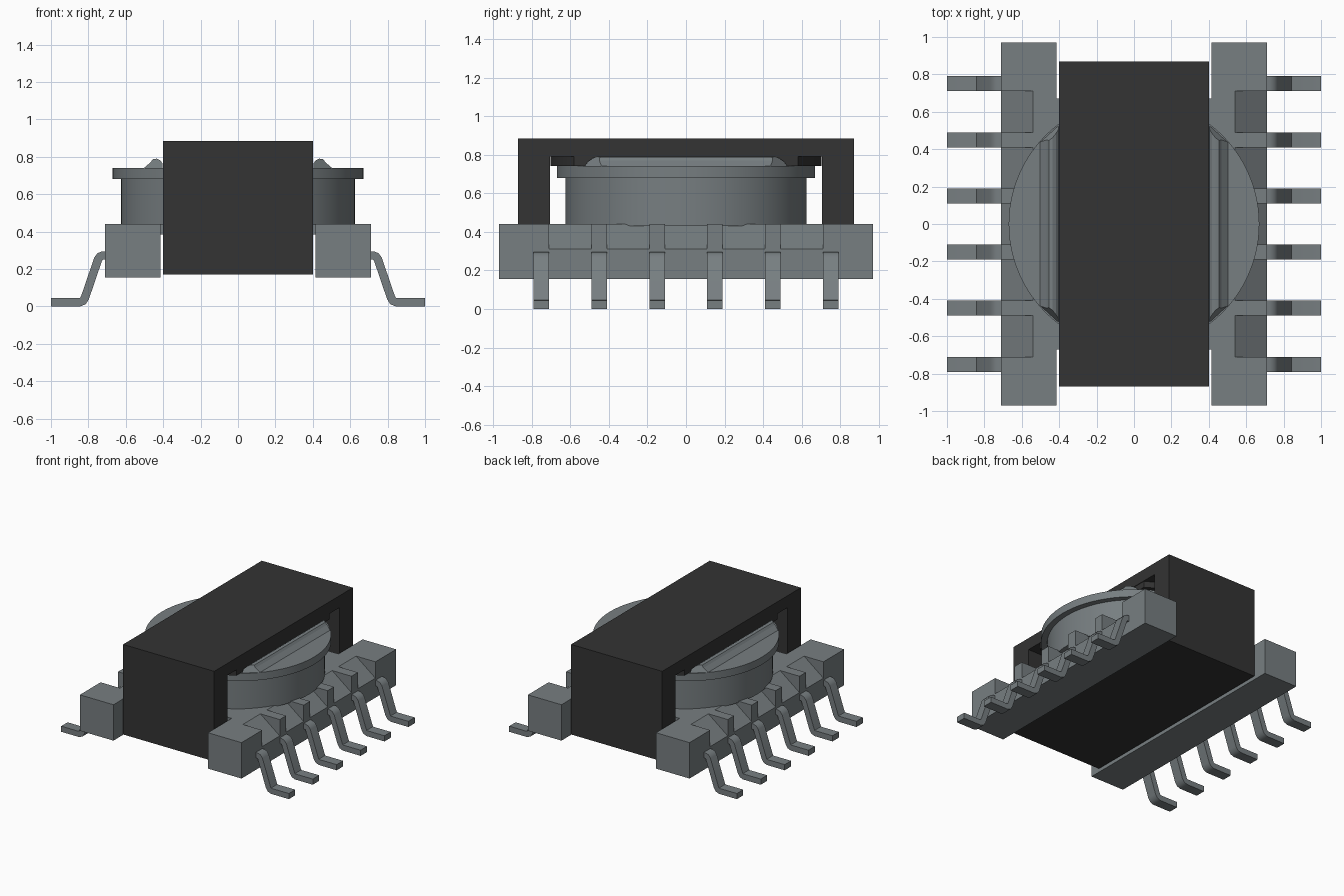
import bpy, bmesh, math
from mathutils import Vector

cube = bpy.data.objects.get("Cube")
if cube:
    bpy.data.objects.remove(cube, do_unlink=True)


def material(name, rgb):
    m = bpy.data.materials.new(name)
    m.use_nodes = True
    m.diffuse_color = (*rgb, 1)
    b = next(n for n in m.node_tree.nodes if n.type == 'BSDF_PRINCIPLED')
    b.inputs["Base Color"].default_value = (*rgb, 1)
    return m


GREY = material("slate grey", (0.185, 0.21, 0.22))
BLACK = material("ferrite black", (0.033, 0.033, 0.033))


def finish(name, bm, mat, mirror=None, smooth=False):
    """Turn a bmesh into a named object, optionally mirrored through the origin."""
    bmesh.ops.recalc_face_normals(bm, faces=bm.faces)
    me = bpy.data.meshes.new(name)
    bm.to_mesh(me)
    bm.free()
    me.materials.append(mat)
    ob = bpy.data.objects.new(name, me)
    bpy.context.collection.objects.link(ob)
    if mirror is not None:
        mod = ob.modifiers.new("Mirror", 'MIRROR')
        mod.use_axis = [i == mirror for i in range(3)]
    if smooth:
        bpy.ops.object.select_all(action='DESELECT')
        ob.select_set(True)
        bpy.context.view_layer.objects.active = ob
        bpy.ops.object.shade_smooth_by_angle(angle=math.radians(35))
    return ob


def prism(bm, pts, axis, a, b):
    """Extrude a closed 2D profile along the given axis from a to b."""
    def place(p, d):
        c = list(p)
        c.insert(axis, d)
        return bm.verts.new(c)
    lo = [place(p, a) for p in pts]
    hi = [place(p, b) for p in pts]
    bm.faces.new(lo)
    bm.faces.new(hi)
    n = len(pts)
    for i in range(n):
        j = (i + 1) % n
        bm.faces.new((lo[i], lo[j], hi[j], hi[i]))


def rect(x0, z0, x1, z1):
    return [(x0, z0), (x1, z0), (x1, z1), (x0, z1)]


def circle(r, n=96, limit=9):
    """Circle profile, optionally cut flat at |x| = limit."""
    ring = [(r * math.cos(2 * math.pi * i / n), r * math.sin(2 * math.pi * i / n))
            for i in range(n)]
    if limit >= r:
        return ring
    e = math.sqrt(r * r - limit * limit)
    ring = [p for p in ring if abs(p[0]) < limit - 1e-4]
    ring += [(sx * limit, sy * e) for sx in (1, -1) for sy in (1, -1)]
    return sorted(ring, key=lambda p: math.atan2(p[1], p[0]))


# Magnetic core: closed rectangular frame, mirrored front to back
bm = bmesh.new()
prism(bm, [(0, .17), (.87, .17), (.87, .885), (0, .885), (0, .79),
           (.705, .79), (.705, .31), (0, .31)], 0, -.4, .4)
seam = [f for f in bm.faces if all(abs(v.co.y) < 1e-5 for v in f.verts)
        and len(f.verts) == 4]
bmesh.ops.delete(bm, geom=seam, context='FACES_ONLY')
finish("core_frame", bm, BLACK, mirror=1)

# Rounded step under the core roof
bm = bmesh.new()
prism(bm, circle(.703, limit=.395), 2, .741, .795)
finish("core_roof_step", bm, BLACK, smooth=True)

# Bobbin drum, top flange and lower plate
bm = bmesh.new()
prism(bm, circle(.625), 2, .43, .69)
finish("winding_drum", bm, GREY, smooth=True)

bm = bmesh.new()
prism(bm, circle(.67), 2, .68, .74)
finish("top_flange", bm, GREY, smooth=True)

bm = bmesh.new()
prism(bm, rect(-.43, -.67, .43, .67), 2, .385, .439)
finish("lower_plate", bm, GREY)

# Raised ridges on the top flange, with sloping ends
bm = bmesh.new()
prism(bm, [(.403, .735), (.403, .765), (.418, .782), (.435, .79), (.455, .787),
           (.468, .77), (.505, .738), (.505, .735)], 1, -.53, .53)
for v in bm.verts:
    rise = max(0, v.co.z - .74) / .05
    outer = min(.53, math.sqrt(.668 ** 2 - v.co.x ** 2))
    v.co.y = math.copysign(outer - .045 * rise, v.co.y)
finish("flange_ridges", bm, GREY, mirror=0)

# Pin rails: sloped outer shoulder with solid end blocks
bm = bmesh.new()
prism(bm, [(.415, .155), (.71, .155), (.71, .31), (.54, .44), (.415, .44)],
      1, -.71, .71)
for s in (-1, 1):
    prism(bm, rect(.415, .155, .71, .44), 1, s * .71, s * .97)
finish("pin_rails", bm, GREY, mirror=0)

PIN_Y = [-.75, -.45, -.15, .15, .45, .75]
HALF = .04

# Triangular ribs on the shoulder above the inner pins
bm = bmesh.new()
for y in PIN_Y[1:-1]:
    prism(bm, [(.53, .44), (.54, .43), (.71, .30), (.71, .44)],
          1, y - HALF, y + HALF)
finish("rail_ribs", bm, GREY, mirror=0)

# Gull-wing pins: constant-thickness strip along a bent path
path = [Vector(p) for p in [(.66, .272), (.722, .272), (.737, .267), (.748, .252),
                            (.818, .047), (.829, .029), (.846, .0225), (1, .0225)]]
top, bottom = [], []
for i, p in enumerate(path):
    d0 = (p - path[max(i - 1, 0)]).normalized()
    d1 = (path[min(i + 1, len(path) - 1)] - p).normalized()
    t = (d0 + d1).normalized()
    n = Vector((-t.y, t.x))
    top.append(p + n * .0225)
    bottom.append(p - n * .0225)
bm = bmesh.new()
for y in PIN_Y:
    prism(bm, [tuple(p) for p in top + bottom[::-1]], 1, y - HALF, y + HALF)
finish("pins", bm, GREY, mirror=0, smooth=True)
